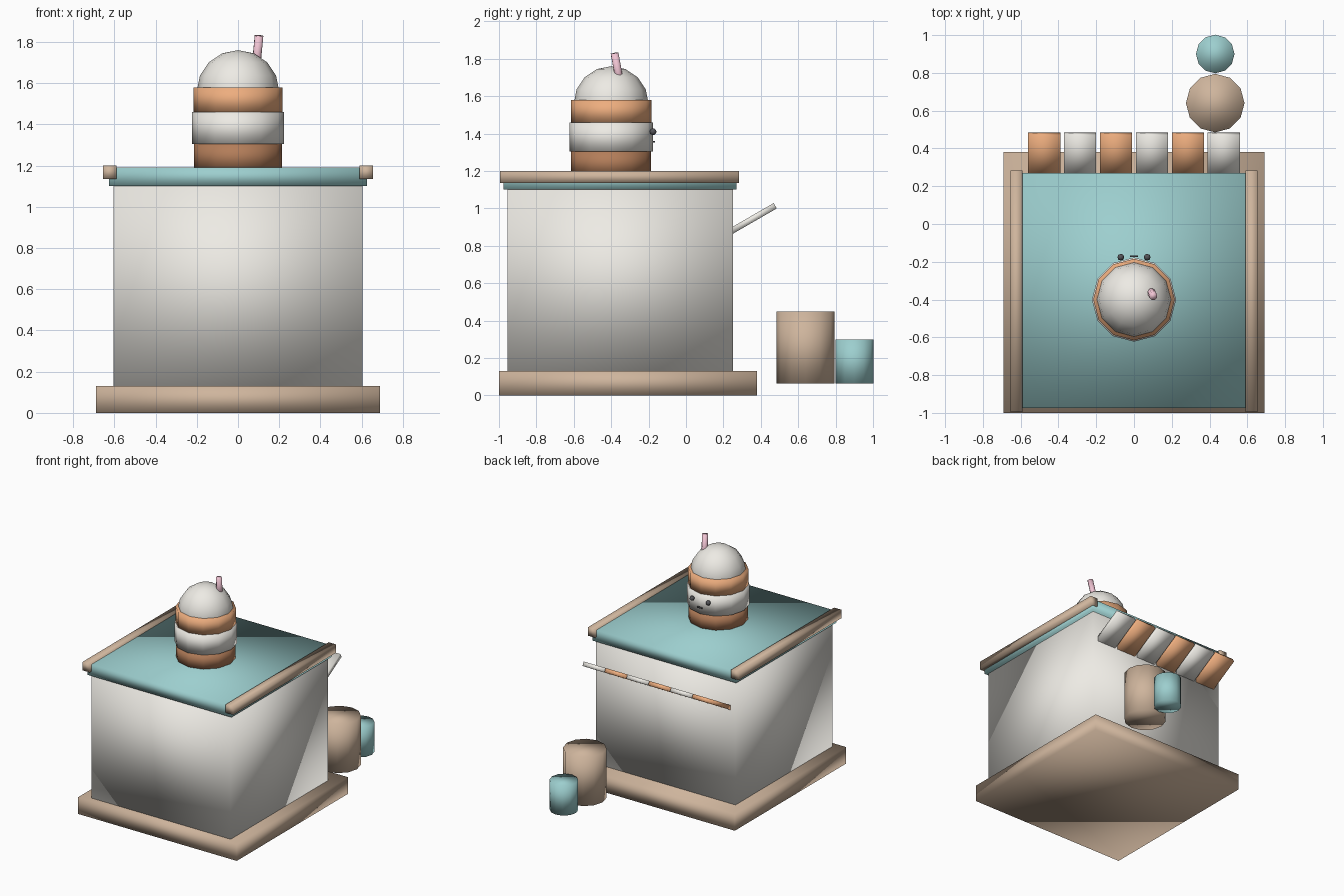
import bpy
from math import radians
from mathutils import Vector

if "Cube" in bpy.data.objects:
    bpy.data.objects.remove(bpy.data.objects["Cube"])


def material(name, rgb):
    m = bpy.data.materials.new(name)
    m.diffuse_color = (*rgb, 1)
    m.use_nodes = True
    m.node_tree.nodes["Principled BSDF"].inputs["Base Color"].default_value = m.diffuse_color
    return m


WHITE = material("cream", (0.85, 0.83, 0.78))
WOOD = material("wood", (0.62, 0.46, 0.335))
TEAL = material("teal", (0.335, 0.62, 0.62))
ORANGE = material("orange", (0.85, 0.42, 0.21))
BROWN = material("brown", (0.45, 0.205, 0.10))
PINK = material("pink", (0.87, 0.55, 0.65))
DARK = material("dark", (0.09, 0.09, 0.10))


def finish(name, mat):
    """Name and colour the new part; the whole model is softly shaded."""
    ob = bpy.context.object
    ob.name = name
    ob.data.materials.append(mat)
    bpy.ops.object.shade_smooth()
    return ob


def box(name, mat, x, y, z):
    """Box from (min, max) ranges."""
    bpy.ops.mesh.primitive_cube_add(size=1, location=[(a + b) / 2 for a, b in (x, y, z)])
    ob = finish(name, mat)
    ob.scale = [b - a for a, b in (x, y, z)]
    bpy.ops.object.transform_apply(location=False, rotation=False, scale=True)
    return ob


def drum(name, mat, x, y, r, z0, z1, sides=12):
    bpy.ops.mesh.primitive_cylinder_add(vertices=sides, radius=r, depth=z1 - z0,
                                        location=(x, y, (z0 + z1) / 2))
    return finish(name, mat)


def ball(name, mat, loc, r, segments=12, rings=8):
    bpy.ops.mesh.primitive_uv_sphere_add(segments=segments, ring_count=rings,
                                         radius=r, location=loc)
    return finish(name, mat)


# Building: plinth, walls, roof and side rails
box("plinth", WOOD, (-0.69, 0.69), (-1.0, 0.38), (0, 0.13))
box("walls", WHITE, (-0.605, 0.605), (-0.955, 0.25), (0.13, 1.10))
box("roof", TEAL, (-0.625, 0.625), (-0.975, 0.27), (1.10, 1.19))
for side, x in (("left", -0.6225), ("right", 0.6225)):
    box(f"roof_rail_{side}", WOOD, (x - 0.0325, x + 0.0325), (-0.995, 0.283), (1.135, 1.20))

# Striped awning on the back wall, sloping up and outward
tilt = radians(30)
along = Vector((0, 0.866, 0.5))
for i in range(6):
    x = -0.475 + 0.19 * i
    bpy.ops.mesh.primitive_cube_add(size=1, location=Vector((x, 0.477, 1.014)) - along * 0.15,
                                    rotation=(tilt, 0, 0))
    slat = finish(f"awning_slat_{i + 1}", WHITE if i % 2 else ORANGE)
    slat.scale = (0.17, 0.30, 0.033)
    bpy.ops.object.transform_apply(location=False, rotation=False, scale=True)

# Barrels behind the shop
drum("large_barrel", WOOD, 0.43, 0.64, 0.155, 0.065, 0.45)
drum("small_barrel", TEAL, 0.43, 0.90, 0.102, 0.065, 0.30)

# Rooftop drink cup in stacked layers with a domed lid
CY = -0.40
drum("cup_bottom", BROWN, 0, CY, 0.214, 1.18, 1.305)
drum("cup_band", WHITE, 0, CY, 0.223, 1.305, 1.46)
drum("cup_top", ORANGE, 0, CY, 0.216, 1.46, 1.58)
ball("cup_dome", WHITE, (0, CY, 1.56), 0.20)

# Straw leaning out of the dome
low, high = Vector((0.083, -0.345, 1.63)), Vector((0.102, -0.382, 1.83))
bpy.ops.mesh.primitive_cylinder_add(vertices=8, radius=0.022, depth=(high - low).length,
                                    location=(low + high) / 2)
straw = finish("straw", PINK)
straw.rotation_euler = (high - low).to_track_quat("Z", "Y").to_euler()

# Face on the back of the cup
for side, x in (("left", 0.07), ("right", -0.07)):
    ball(f"eye_{side}", DARK, (x, -0.176, 1.41), 0.018, 8, 6)
box("mouth", DARK, (-0.022, 0.022), (-0.176, -0.166), (1.353, 1.361))
